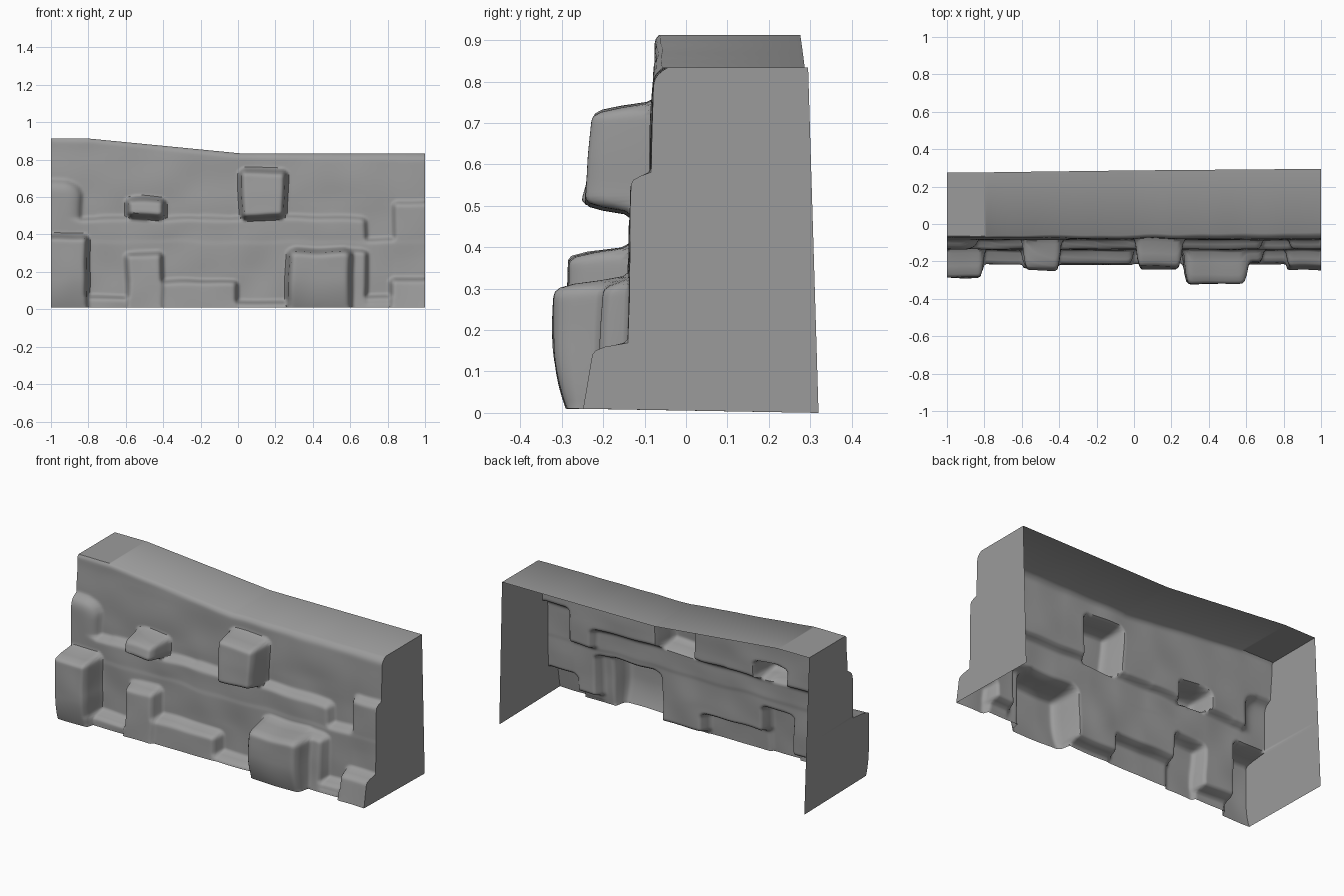
import bpy, bmesh
from math import hypot
from mathutils import Vector, noise

if "Cube" in bpy.data.objects:
    bpy.data.objects.remove(bpy.data.objects["Cube"])

NX, NZ = 200, 88

# Rounded ledges and stones: x0, x1, z0, z1, front y, lean (dy/dz below top), bottom curl, edge radius
STONES = [
    # middle wall course
    (-2, 2, -1, 0.38, -0.138, 0.0, 0, 0.03),
    (-2, 0.69, -1, 0.49, -0.135, 0.0, 0, 0.03),
    (0.83, 2, -1, 0.575, -0.132, 0.02, 0, 0.03),
    (-2, -0.83, -1, 0.69, -0.135, 0.0, 0, 0.10),
    # footing course
    (-2, 2, -1, 0.04, -0.215, 0, 0, 0.025),
    (-2, -0.58, -1, 0.07, -0.215, 0, 0, 0.025),
    (0.67, 2, -1, 0.07, -0.205, 0, 0, 0.025),
    (-2, -0.80, -1, 0.395, -0.285, 0, 1.2, 0.03),
    (-0.60, 0.00, -1, 0.15, -0.212, 0.05, 0, 0.03),
    (-0.60, -0.40, -1, 0.30, -0.22, 0.06, 0, 0.03),
    (0.26, 0.69, -1, 0.32, -0.20, 0.05, 0, 0.03),
    (0.26, 0.61, -1, 0.32, -0.32, 0, 1.4, 0.045),
    (0.81, 2, -1, 0.165, -0.222, 0.17, 0, 0.03),
    # protruding single stones
    (0.01, 0.26, 0.48, 0.745, -0.226, 0.08, 0, 0.03),
    (-0.60, -0.39, 0.485, 0.59, -0.230, 0.30, 0, 0.03),
]


def top_z(x):
    t = min(1, max(0, (x + 0.79) / 0.80))
    return 0.912 - 0.078 * t


def back_y(x, z):
    return 0.32 - 0.035 * z / 0.87 + 0.01 * x * z


def front_y(x, z):
    y = -0.077 - 0.008 * max(0, min(1, (0.85 - z) / 0.3))
    # softened top lip, sharper at the left end
    r = 0.015 + 0.02 * (x + 1)
    h = max(0, 1 - (top_z(x) - z) / r)
    y += 0.6 * r * h ** 3
    for x0, x1, z0, z1, yf, lean, curl, r in STONES:
        dx, dz = min(x - x0, x1 - x), min(z - z0, z1 - z)
        if dx < 0 or dz < 0:
            continue
        h = hypot(max(0, 1 - dx / r), max(0, 1 - dz / r))
        mask = max(0, 1 - h ** 3) ** 0.5
        face = yf + lean * (z - z1) + curl * max(0, 0.16 - z) ** 2
        if face < y:
            y += (face - y) * mask
    return y


def wobble(x, z, seed):
    return noise.noise(Vector((x * 5, z * 5, seed)))


bm = bmesh.new()

# weathered front face
grid = []
for i in range(NX + 1):
    u = -1 + 2 * i / NX
    col = []
    for j in range(NZ + 1):
        v = 0.01 + (top_z(u) - 0.01) * j / NZ
        fade = min(1, 8 * (1 - abs(u))) * min(1, 8 * v, 8 * (top_z(u) - v))
        x = u + 0.010 * fade * wobble(u, v, 1)
        z = v + 0.012 * fade * wobble(u, v, 7)
        col.append(bm.verts.new((x, front_y(u, v) + 0.009 * wobble(u, v, 4), z)))
    grid.append(col)


def strip(a, b):
    for k in range(len(a) - 1):
        bm.faces.new((a[k], b[k], b[k + 1], a[k + 1]))


for i in range(NX):
    strip(grid[i], grid[i + 1])

# soften the stone edges into the wall, keeping the outline fixed
inner = [v for col in grid[1:-1] for v in col[1:-1]]
for _ in range(2):
    bmesh.ops.smooth_vert(bm, verts=inner, factor=0.5,
                          use_axis_x=True, use_axis_y=True, use_axis_z=True)

# flat top and end walls; back and underside stay open
back_top = [bm.verts.new((c[-1].co.x, back_y(c[-1].co.x, c[-1].co.z), c[-1].co.z)) for c in grid]
top_edge = [c[-1] for c in grid]
strip(back_top, top_edge)
for col, corner, x in ((grid[0], back_top[0], -1), (grid[-1], back_top[-1], 1)):
    zt = col[-1].co.z
    rear = [bm.verts.new((x, back_y(x, zt * j / NZ), zt * j / NZ)) for j in range(NZ)] + [corner]
    if x < 0:
        strip(rear, col)
    else:
        strip(col, rear)
bm.normal_update()

mesh = bpy.data.meshes.new("stone_wall")
bm.to_mesh(mesh)
bm.free()
wall = bpy.data.objects.new("stone_wall", mesh)
bpy.context.collection.objects.link(wall)

# dark grey stone
stone = bpy.data.materials.new("dark_stone")
stone.diffuse_color = (0.33, 0.33, 0.33, 1)
stone.use_nodes = True
stone.node_tree.nodes["Principled BSDF"].inputs["Base Color"].default_value = stone.diffuse_color
mesh.materials.append(stone)

bpy.context.view_layer.objects.active = wall
wall.select_set(True)
bpy.ops.object.shade_smooth_by_angle(angle=0.9)
